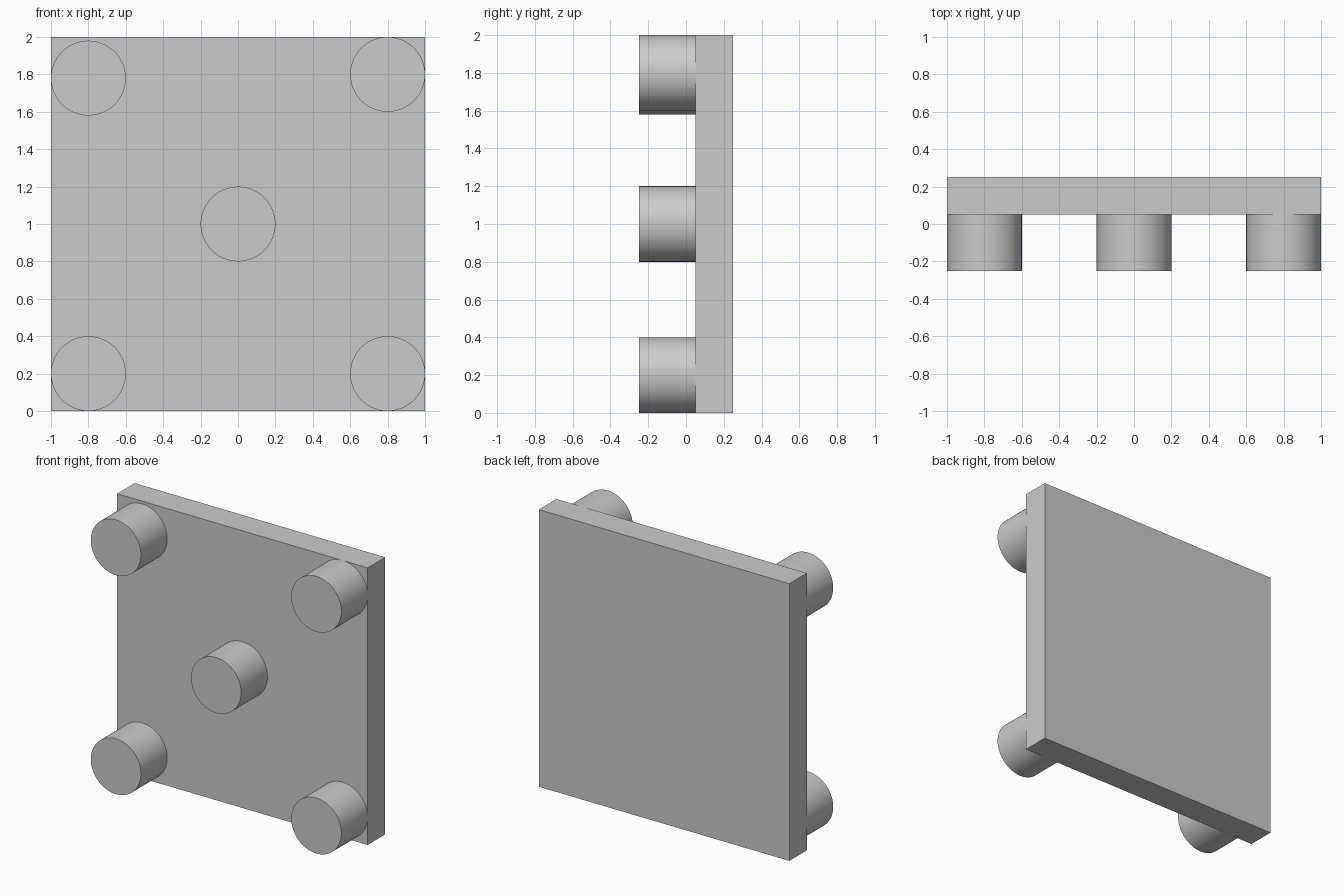
import bpy
from math import radians

if "Cube" in bpy.data.objects:
    bpy.data.objects.remove(bpy.data.objects["Cube"])

PLATE_FRONT, PLATE_BACK, PEG_FRONT = 0.05, 0.25, -0.25
PEG_RADIUS = 0.2


def add_peg(name, x, z):
    """Round peg standing out from the front of the plate."""
    bpy.ops.mesh.primitive_cylinder_add(
        vertices=96, radius=PEG_RADIUS, depth=PLATE_FRONT - PEG_FRONT,
        location=(x, (PLATE_FRONT + PEG_FRONT) / 2, z),
        rotation=(radians(90), 0, 0))
    peg = bpy.context.object
    peg.name = name
    bpy.ops.object.shade_smooth_by_angle(angle=radians(30))


# Square back plate
bpy.ops.mesh.primitive_cube_add(
    size=1, location=(0, (PLATE_FRONT + PLATE_BACK) / 2, 1))
plate = bpy.context.object
plate.name = "back_plate"
plate.scale = (2, PLATE_BACK - PLATE_FRONT, 2)
bpy.ops.object.transform_apply(location=False, rotation=False, scale=True)

# Corner pegs and centre peg; the upper left one sits slightly lower
for name, x, z in (
        ("lower_left_peg", -0.8, 0.2),
        ("lower_right_peg", 0.8, 0.2),
        ("upper_left_peg", -0.8, 1.78),
        ("upper_right_peg", 0.8, 1.8),
        ("centre_peg", 0, 1)):
    add_peg(name, x, z)
